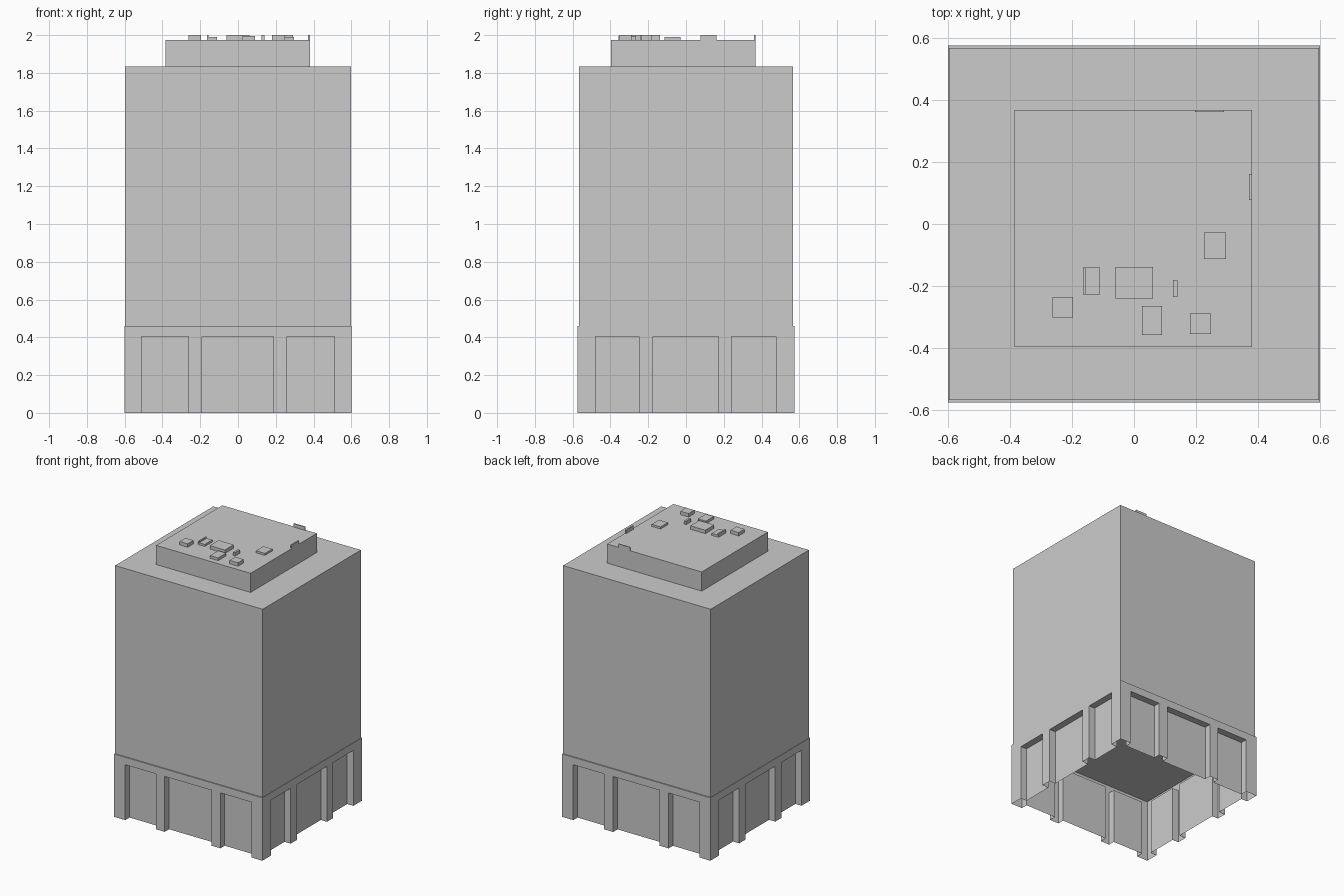
import bpy, bmesh
from mathutils import Vector

if "Cube" in bpy.data.objects:
    bpy.data.objects.remove(bpy.data.objects["Cube"])


def finish(name, bm):
    me = bpy.data.meshes.new(name)
    bm.to_mesh(me)
    bm.free()
    ob = bpy.data.objects.new(name, me)
    bpy.context.collection.objects.link(ob)
    return ob


def box(name, x0, x1, y0, y1, z0, z1, open_bottom=True):
    bm = bmesh.new()
    bmesh.ops.create_cube(bm, size=1)
    for v in bm.verts:
        v.co = Vector(((x0 + x1) / 2 + v.co.x * (x1 - x0),
                       (y0 + y1) / 2 + v.co.y * (y1 - y0),
                       (z0 + z1) / 2 + v.co.z * (z1 - z0)))
    if open_bottom:
        bm.normal_update()
        bmesh.ops.delete(bm, geom=[f for f in bm.faces if f.normal.z < -0.9],
                         context='FACES')
    return finish(name, bm)


# Hollow base: thin walls, three recessed bays per side, open underneath
HX, HY, TOP, BAY, DEPTH = 0.60, 0.575, 0.46, 0.405, 0.05
bm = bmesh.new()


def wall(place, half, cuts):
    def quad(*pts):
        bm.faces.new([bm.verts.new(place(*p)) for p in pts])

    edges = [-half] + cuts + [half]
    for i, (a, b) in enumerate(zip(edges, edges[1:])):
        quad((a, 0, BAY), (b, 0, BAY), (b, 0, TOP), (a, 0, TOP))
        d = DEPTH if i % 2 else 0
        quad((a, d, 0), (b, d, 0), (b, d, BAY), (a, d, BAY))
        if d:
            quad((a, 0, BAY), (a, d, BAY), (b, d, BAY), (b, 0, BAY))
            for u in (a, b):
                quad((u, 0, 0), (u, d, 0), (u, d, BAY), (u, 0, BAY))


x_cuts = [-0.51, -0.262, -0.19, 0.187, 0.26, 0.51]
y_cuts = [-0.478, -0.248, -0.174, 0.171, 0.242, 0.476]
for s in (-1, 1):
    wall(lambda u, d, z: (u, s * (HY - d), z), HX, x_cuts)
    wall(lambda u, d, z: (s * (HX - d), u, z), HY, y_cuts)
bmesh.ops.remove_doubles(bm, verts=bm.verts, dist=0.0005)
# ledge and ceiling of the base
rim = [e for e in bm.edges if e.is_boundary and all(v.co.z > TOP - 0.001 for v in e.verts)]
bmesh.ops.contextual_create(bm, geom=rim)
bmesh.ops.recalc_face_normals(bm, faces=bm.faces)
cap = max(bm.faces, key=lambda f: f.calc_center_median().z)
if cap.normal.z < 0:
    bmesh.ops.reverse_faces(bm, faces=bm.faces)
finish("base_walls", bm)

# Tower shaft and rooftop plant room
box("tower", -0.597, 0.597, -0.567, 0.567, TOP, 1.835)
box("plant_room", -0.385, 0.38, -0.397, 0.368, 1.835, 1.975)

# Small rooftop units: x0, x1, y0, y1, top
units = [
    (-0.262, -0.196, -0.302, -0.235, 2.00),
    (-0.155, -0.110, -0.227, -0.140, 1.99),
    (-0.060, 0.062, -0.240, -0.138, 2.00),
    (0.025, 0.090, -0.358, -0.265, 1.995),
    (0.125, 0.141, -0.235, -0.180, 2.00),
    (0.180, 0.248, -0.354, -0.288, 2.00),
    (0.225, 0.297, -0.113, -0.028, 1.99),
]
for u in units:
    box("roof_unit", *u[:4], 1.975, u[4])
box("roof_unit_flange", -0.165, -0.155, -0.227, -0.140, 1.975, 2.00)

# Thin upright tabs on the parapet edges
box("back_tab", 0.197, 0.290, 0.361, 0.368, 1.975, 2.00)
box("side_tab", 0.370, 0.380, 0.078, 0.162, 1.975, 2.00)
